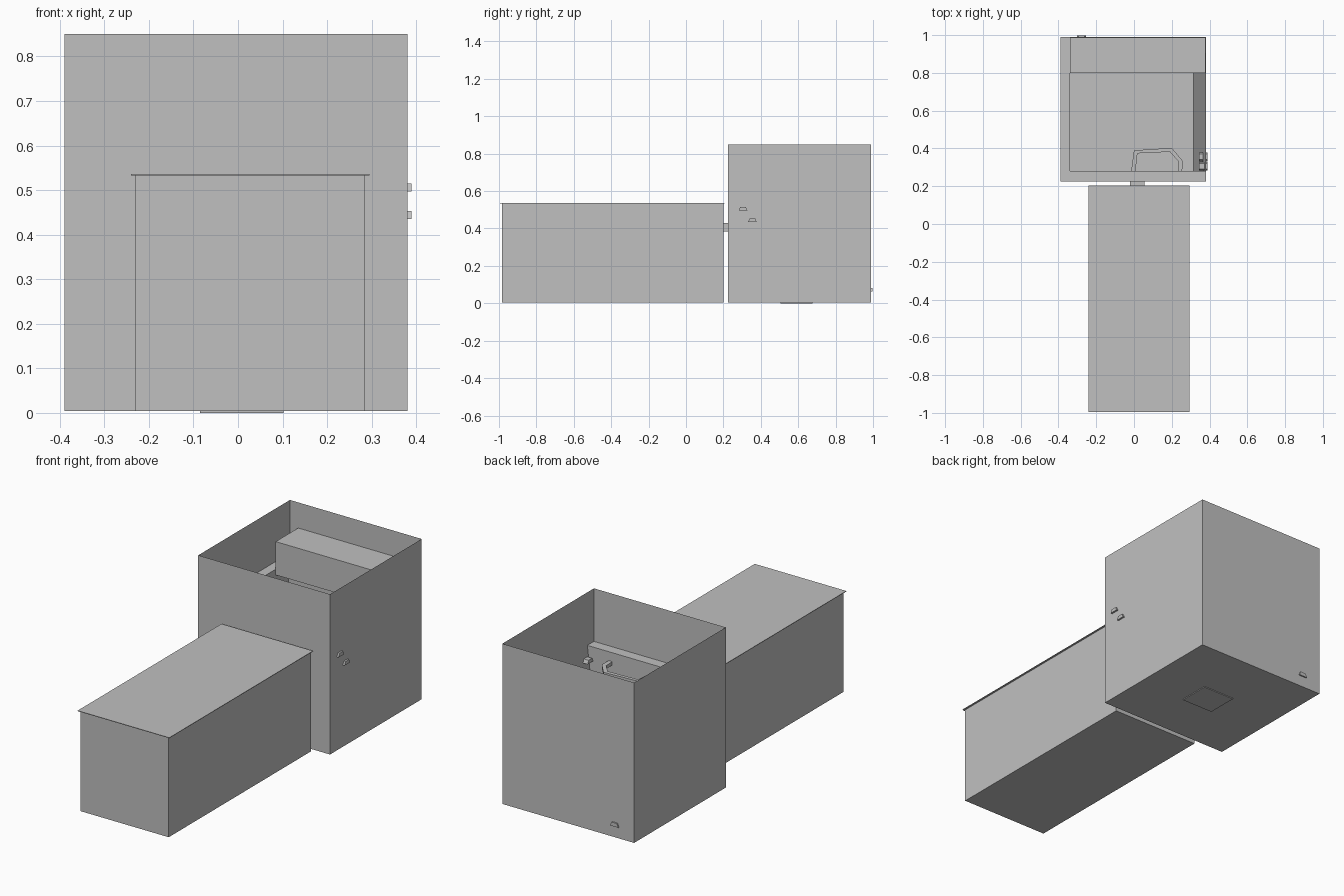
import bpy, bmesh, math

if "Cube" in bpy.data.objects:
    bpy.data.objects.remove(bpy.data.objects["Cube"])

grey = bpy.data.materials.new("plain_grey")
grey.diffuse_color = (0.53, 0.53, 0.53, 1)
grey.use_nodes = True
grey.node_tree.nodes["Principled BSDF"].inputs["Base Color"].default_value = grey.diffuse_color


def finish(name, bm):
    me = bpy.data.meshes.new(name)
    bm.to_mesh(me)
    bm.free()
    me.materials.append(grey)
    ob = bpy.data.objects.new(name, me)
    bpy.context.collection.objects.link(ob)
    return ob


def box(name, x0, x1, y0, y1, z0, z1, open_top=False):
    bm = bmesh.new()
    bmesh.ops.create_cube(bm, size=1)
    for v in bm.verts:
        v.co = (x1 if v.co.x > 0 else x0, y1 if v.co.y > 0 else y0, z1 if v.co.z > 0 else z0)
    if open_top:
        bm.normal_update()
        bmesh.ops.delete(bm, geom=[f for f in bm.faces if f.normal.z > 0.5], context='FACES_ONLY')
    return finish(name, bm)


def prism(name, outline, offset):
    """Solid from a closed 3D outline pushed along offset."""
    bm = bmesh.new()
    a = [bm.verts.new(p) for p in outline]
    b = [bm.verts.new([p[i] + offset[i] for i in range(3)]) for p in outline]
    n = len(a)
    bm.faces.new(a)
    bm.faces.new(b[::-1])
    for i in range(n):
        bm.faces.new((a[i], b[i], b[(i + 1) % n], a[(i + 1) % n]))
    bmesh.ops.recalc_face_normals(bm, faces=bm.faces)
    return finish(name, bm)


# Long front tank, with a thin lid that overhangs slightly
box("long_tank", -0.23, 0.285, -0.985, 0.2, 0.004, 0.533, open_top=True)
box("tank_lid", -0.24, 0.295, -0.995, 0.205, 0.533, 0.536)

# Short pipe joining both tanks
box("joining_pipe", -0.022, 0.055, 0.19, 0.235, 0.385, 0.43)

# Tall rear tank, open at the top
X0, X1, Y0, Y1, FLOOR, LEDGE = -0.39, 0.38, 0.225, 0.99, 0.004, 0.57
box("tall_tank", X0, X1, Y0, Y1, FLOOR, 0.85, open_top=True)

# Inner liner: flat ledge on three sides, sloped wall on the right
bm = bmesh.new()
outer = [(X0, Y0), (X1, Y0), (X1, Y1), (X0, Y1)]
rim = [(-0.34, 0.28), (X1, 0.28), (X1, 0.905), (-0.34, 0.905)]
base = [(-0.34, 0.28), (0.315, 0.28), (0.315, 0.905), (-0.34, 0.905)]
ov = [bm.verts.new((x, y, LEDGE)) for x, y in outer]
rv = [bm.verts.new((x, y, LEDGE)) for x, y in rim]
bv = [bm.verts.new((x, y, FLOOR + 0.002)) for x, y in base]
for i in range(4):
    j = (i + 1) % 4
    bm.faces.new((rv[j], rv[i], bv[i], bv[j]))
    if i != 1:
        bm.faces.new((ov[i], ov[j], rv[j], rv[i]))
bm.faces.new(bv)
finish("inner_liner", bm)

# Raised box along the rear wall
box("rear_box", -0.34, X1 - 0.002, 0.80, Y1 - 0.002, 0.54, 0.716)

# Square drain plate through the floor
box("drain_plate", -0.085, 0.102, 0.505, 0.675, 0.0, 0.009)

# Bent rail on the inside of the front wall
out = [(-0.015, 0.28), (0.0, 0.39), (0.2, 0.403), (0.257, 0.335), (0.255, 0.28)]
inn = [(0.235, 0.28), (0.232, 0.335), (0.19, 0.382), (0.018, 0.374), (0.008, 0.28)]
prism("bent_rail", [(x, y, 0.505) for x, y in out + inn], (0, 0, 0.018))


# Small stub outlets with a half-round, low-poly section
def stub_section(w, h):
    return [(w * math.cos(a), h * math.sin(a)) for a in (math.radians(d) for d in (0, 50, 130, 180))]


for name, y, z in (("upper_side_outlet", 0.305, 0.497), ("lower_side_outlet", 0.355, 0.435)):
    prism(name, [(0.345, y + u, z + v) for u, v in stub_section(0.023, 0.024)], (0.045, 0, 0))
prism("rear_outlet", [(-0.278 + u, 0.975, 0.063 + v) for u, v in stub_section(0.024, 0.026)], (0, 0.022, 0))
